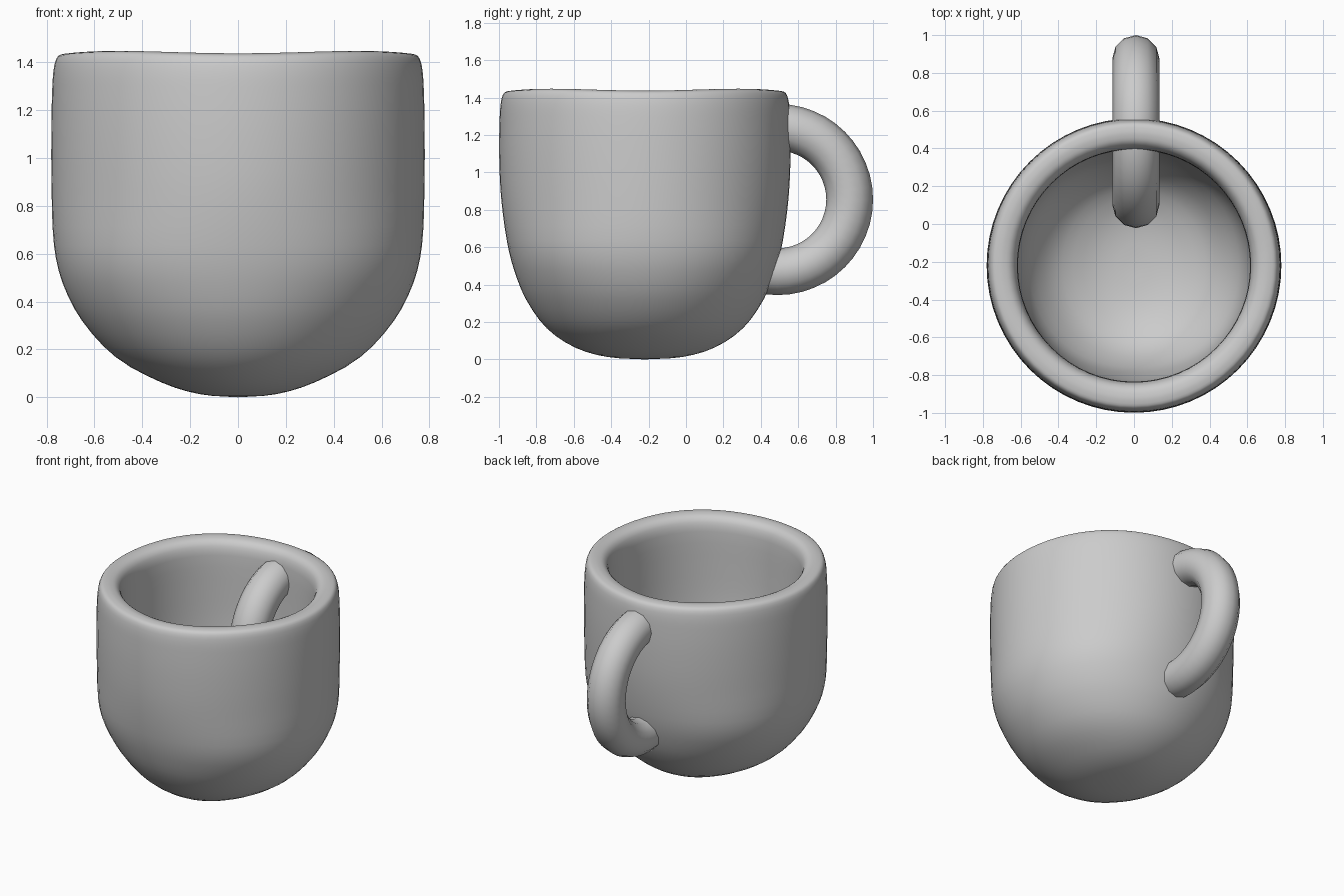
import bpy, bmesh, math

if "Cube" in bpy.data.objects:
    bpy.data.objects.remove(bpy.data.objects["Cube"])

# Mug wall profile: (radius along x, radius along y, height), outside bottom -> rim -> inside bottom
PROFILE = [
    (0.00, 0.00, 0.0), (0.16, 0.20, 0.013), (0.32, 0.37, 0.062), (0.51, 0.525, 0.167),
    (0.652, 0.635, 0.32), (0.734, 0.70, 0.48), (0.769, 0.738, 0.635), (0.779, 0.769, 0.87),
    (0.78, 0.779, 1.1), (0.776, 0.776, 1.3), (0.768, 0.768, 1.39), (0.752, 0.752, 1.43),
    (0.72, 0.72, 1.441), (0.69, 0.69, 1.441), (0.655, 0.655, 1.43), (0.63, 0.63, 1.40),
    (0.617, 0.617, 1.34), (0.615, 0.613, 1.1), (0.615, 0.606, 0.87), (0.602, 0.58, 0.65),
    (0.555, 0.54, 0.47), (0.43, 0.445, 0.30), (0.27, 0.31, 0.21), (0.14, 0.17, 0.172),
    (0.0, 0.0, 0.16),
]
CENTRE_Y = -0.22
SEGMENTS = 64
STEPS = 3


def spline(points, steps):
    """Smooth curve through the profile points."""
    out = []
    for i in range(len(points) - 1):
        a, b, c, d = (points[min(max(i + k, 0), len(points) - 1)] for k in (-1, 0, 1, 2))
        for s in range(steps):
            t = s / steps
            tb = math.dist(b, c) / max(math.dist(a, b) + math.dist(b, c), 1e-6)
            tc = math.dist(b, c) / max(math.dist(b, c) + math.dist(c, d), 1e-6)
            out.append(tuple(
                (2*t**3 - 3*t**2 + 1) * q + (t**3 - 2*t**2 + t) * (r - p) * tb
                + (3*t**2 - 2*t**3) * r + (t**3 - t**2) * (w - q) * tc
                for p, q, r, w in zip(a, b, c, d)))
    return out[1:]


# Mug body: lofted rings, slightly fuller on the diagonals, with a gently wavy rim
bm = bmesh.new()
rings = []
for rx, ry, z in spline(PROFILE, STEPS):
    ring = []
    for i in range(SEGMENTS):
        a = 2 * math.pi * i / SEGMENTS
        wave = -0.005 * math.cos(4 * a) * max(0, (z - 0.9) / 0.54)
        full = 1 + 0.02 * math.sin(2 * a) ** 2 * math.exp(-((z - 0.55) / 0.2) ** 2)
        ring.append(bm.verts.new((rx * full * math.cos(a),
                                  CENTRE_Y + ry * full * math.sin(a), z + wave)))
    rings.append(ring)
for low, high in zip(rings, rings[1:]):
    for i in range(SEGMENTS):
        j = (i + 1) % SEGMENTS
        bm.faces.new((low[i], low[j], high[j], high[i]))
for ring, z in ((rings[0], PROFILE[0][2]), (rings[-1], PROFILE[-1][2])):
    pole = bm.verts.new((0, CENTRE_Y, z))
    for i in range(SEGMENTS):
        bm.faces.new((ring[i], ring[(i + 1) % SEGMENTS], pole))
bmesh.ops.recalc_face_normals(bm, faces=bm.faces)
mesh = bpy.data.meshes.new("mug_body")
bm.to_mesh(mesh)
bm.free()
mesh.shade_smooth()
bpy.context.collection.objects.link(bpy.data.objects.new("mug_body", mesh))

# Handle: full ring passing through the wall
bpy.ops.mesh.primitive_torus_add(
    major_segments=48, minor_segments=12, major_radius=0.386, minor_radius=0.125,
    location=(0.01, 0.489, 0.855), rotation=(0, math.pi / 2, 0))
handle = bpy.context.object
handle.name = "handle"
handle.data.shade_smooth()
